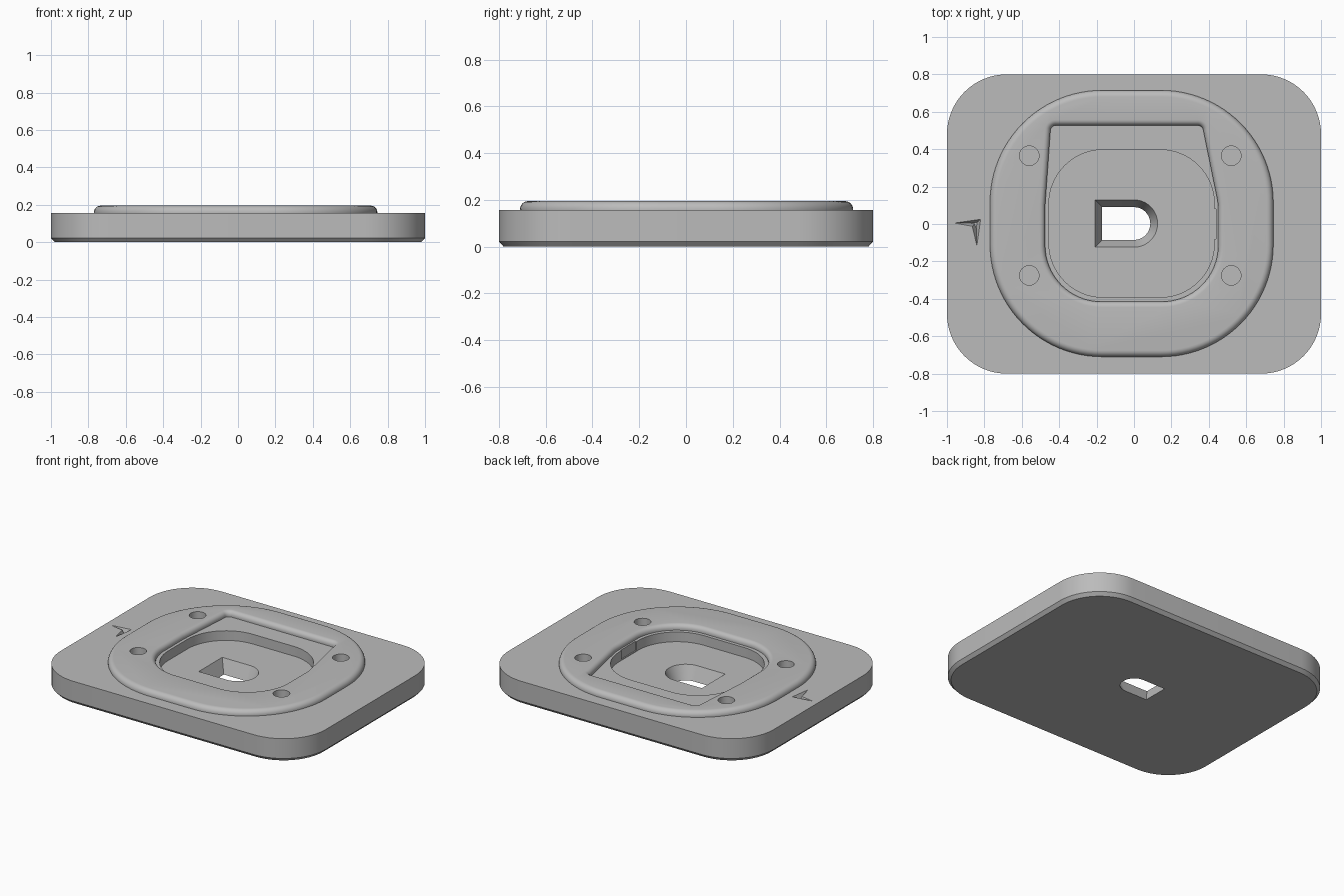
import bpy, bmesh, math
from mathutils import Vector

if "Cube" in bpy.data.objects:
    bpy.data.objects.remove(bpy.data.objects["Cube"])

grey = bpy.data.materials.new("plain_grey")
grey.diffuse_color = (0.5, 0.5, 0.5, 1)
grey.use_nodes = True
grey.node_tree.nodes["Principled BSDF"].inputs["Base Color"].default_value = grey.diffuse_color


def outline(corners, seg=16):
    """Counter-clockwise polygon from (x, y, radius) corners, rounded with arcs."""
    pts = []
    for i, (x, y, r) in enumerate(corners):
        p = Vector((x, y))
        a = (Vector(corners[i - 1][:2]) - p).normalized()
        b = (Vector(corners[(i + 1) % len(corners)][:2]) - p).normalized()
        if r == 0:
            pts.append(p)
            continue
        half = a.angle(b) / 2
        centre = p + (a + b).normalized() * r / math.sin(half)
        sweep = math.pi - 2 * half
        start = p + a * r / math.tan(half) - centre
        a0 = math.atan2(start.y, start.x)
        n = max(3, round(seg * sweep / (math.pi / 2)))
        for k in range(n + 1):
            t = a0 + sweep * k / n
            pts.append(centre + Vector((math.cos(t), math.sin(t))) * r)
    return pts


def rect(x0, x1, y0, y1, r, seg=16):
    return outline([(x0, y0, r), (x1, y0, r), (x1, y1, r), (x0, y1, r)], seg)


def offset(pts, d):
    """Move an outline outwards by d."""
    out = []
    for i, p in enumerate(pts):
        u = (p - pts[i - 1]).normalized()
        v = (pts[(i + 1) % len(pts)] - p).normalized()
        n1, n2 = Vector((u.y, -u.x)), Vector((v.y, -v.x))
        out.append(p + (n1 + n2) * d / (1 + n1.dot(n2)))
    return out


def loft(name, layers):
    """Closed solid through (outline, z) layers, listed from bottom to top."""
    bm = bmesh.new()
    rings = [[bm.verts.new((p.x, p.y, z)) for p in pts] for pts, z in layers]
    for lo, hi in zip(rings, rings[1:]):
        for i in range(len(lo)):
            j = (i + 1) % len(lo)
            bm.faces.new((lo[i], lo[j], hi[j], hi[i]))
    bm.faces.new(rings[0][::-1])
    bm.faces.new(rings[-1])
    bmesh.ops.recalc_face_normals(bm, faces=bm.faces)
    me = bpy.data.meshes.new(name)
    bm.to_mesh(me)
    bm.free()
    me.materials.append(grey)
    ob = bpy.data.objects.new(name, me)
    bpy.context.collection.objects.link(ob)
    return ob


def combine(target, tool, operation):
    mod = target.modifiers.new(tool.name, 'BOOLEAN')
    mod.operation, mod.solver, mod.object = operation, 'EXACT', tool
    bpy.context.view_layer.objects.active = target
    bpy.ops.object.modifier_apply(modifier=mod.name)
    bpy.data.objects.remove(tool)


PLATE, TOP, FLOOR, R = 0.157, 0.195, 0.092, 0.035
steps = [math.pi / 2 * k / 6 for k in range(7)]

# Base plate with a chamfered lower edge
slab = rect(-1, 1, -0.8, 0.8, 0.32)
plate = loft("base_plate", [(offset(slab, -0.02), 0), (slab, 0.022), (slab, PLATE)])

# Raised pad with a rounded rim
rim = rect(-0.77, 0.745, -0.71, 0.715, 0.6, 24)
pad = loft("raised_pad", [(rim, 0.1)] + [
    (offset(rim, R * (math.cos(t) - 1)), TOP - R + R * math.sin(t)) for t in steps])
combine(plate, pad, 'UNION')

# Shallow recess, flared at its upper edge
bay = outline([(-0.475, -0.415, 0.3), (0.45, -0.415, 0.3), (0.45, 0.11, 0.3),
               (0.365, 0.527, 0.03), (-0.445, 0.527, 0.03), (-0.475, 0.1, 0.3)])
flare = [(offset(bay, 0.03 * (1 - math.cos(t))), TOP - 0.03 + 0.03 * math.sin(t)) for t in steps]
recess = loft("recess_cutter", [(bay, PLATE + 0.001)] + flare + [(flare[-1][0], 0.3)])
combine(plate, recess, 'DIFFERENCE')

# Inner pocket with a small notch on the right
pocket = rect(-0.455, 0.43, -0.392, 0.397, 0.29)
combine(plate, loft("pocket_cutter", [(pocket, FLOOR), (pocket, 0.3)]), 'DIFFERENCE')
notch = rect(0.3, 0.438, -0.08, 0.08, 0)
combine(plate, loft("notch_cutter", [(notch, FLOOR + 0.004), (notch, 0.3)]), 'DIFFERENCE')

# Tapered D-shaped opening through the plate
slot = outline([(-0.17, -0.085, 0), (0.087, -0.085, 0.087), (0.087, 0.09, 0.087), (-0.17, 0.09, 0)])
combine(plate, loft("slot_cutter", [(offset(slot, -0.005), -0.012), (slot, 0.0),
                                    (offset(slot, 0.039), FLOOR),
                                    (offset(slot, 0.0433), FLOOR + 0.01)]), 'DIFFERENCE')

# Four round blind holes
for x in (-0.56, 0.52):
    for y in (-0.275, 0.365):
        hole = [Vector((x + 0.052 * math.cos(k * math.pi / 16), y + 0.052 * math.sin(k * math.pi / 16)))
                for k in range(32)]
        combine(plate, loft("hole_cutter", [(hole, 0.09), (hole, 0.3)]), 'DIFFERENCE')

# Engraved arrowhead, narrowing with depth
arrow = [Vector(p) for p in ((-0.96, 0.005), (-0.865, -0.012), (-0.84, -0.115), (-0.82, 0.025))]
mid = [Vector(p) for p in ((-0.87, 0.004), (-0.852, -0.002), (-0.842, -0.025), (-0.84, 0.008))]
combine(plate, loft("arrow_cutter", [(mid, PLATE - 0.035), (arrow, PLATE), (arrow, 0.3)]), 'DIFFERENCE')

plate.select_set(True)
bpy.context.view_layer.objects.active = plate
bpy.ops.object.shade_smooth_by_angle(angle=math.radians(30))
